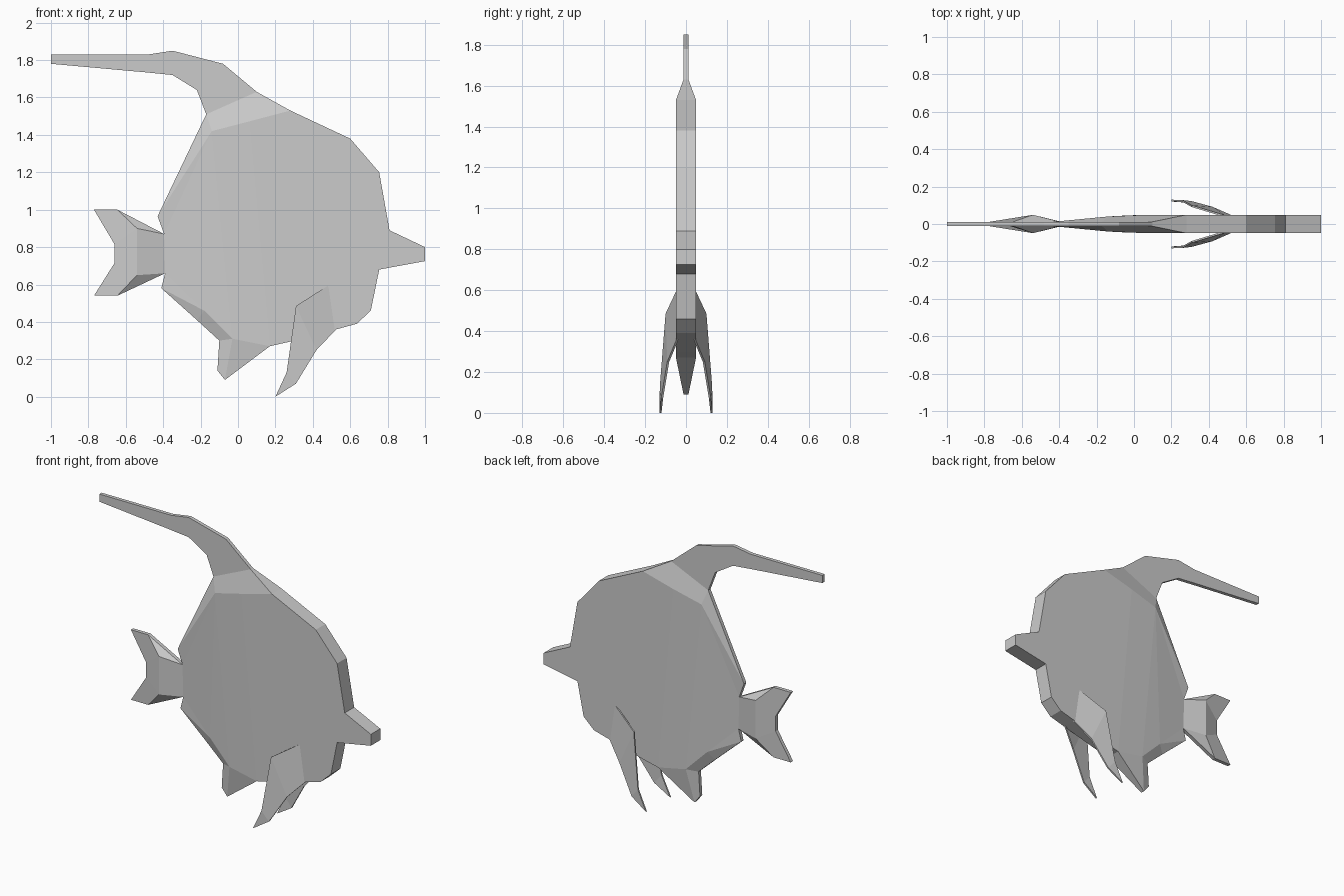
import bpy, bmesh

cube = bpy.data.objects.get("Cube")
if cube:
    bpy.data.objects.remove(cube, do_unlink=True)

grey = bpy.data.materials.new("pale grey")
grey.use_nodes = True
COLOUR = (0.6, 0.6, 0.6, 1.0)
grey.diffuse_color = COLOUR
grey.node_tree.nodes["Principled BSDF"].inputs["Base Color"].default_value = COLOUR

THIN, FULL = 0.012, 0.049   # half thickness of fin edges and of the body


def finish(name, bm):
    bmesh.ops.recalc_face_normals(bm, faces=bm.faces)
    mesh = bpy.data.meshes.new(name)
    bm.to_mesh(mesh)
    bm.free()
    mesh.materials.append(grey)
    obj = bpy.data.objects.new(name, mesh)
    bpy.context.collection.objects.link(obj)
    return obj


def slab(name, points, panels):
    """Two mirrored sides of panels, closed by a rim. Points are x, z, half thickness."""
    bm = bmesh.new()
    near = {k: bm.verts.new((x, -t, z)) for k, (x, z, t) in points.items()}
    far = {k: bm.verts.new((x, t, z)) for k, (x, z, t) in points.items()}
    for panel in panels:
        keys = panel.split()
        bm.faces.new([near[k] for k in keys])
        bm.faces.new([far[k] for k in reversed(keys)])
    twin = {near[k]: far[k] for k in points}
    rim = [e for e in bm.edges if e.is_boundary and e.verts[0] in twin]
    for e in rim:
        a, b = e.verts
        bm.faces.new((a, b, twin[b], twin[a]))
    return finish(name, bm)


# Body: flat front half, tapering to a thin rear edge
slab("body", {
    "crest": (0.28, 1.53, FULL), "brow": (0.60, 1.38, FULL),
    "head": (0.755, 1.20, FULL), "snout_top": (0.81, 0.89, FULL),
    "lip_top": (1.0, 0.80, FULL), "lip_low": (1.0, 0.725, FULL),
    "snout_low": (0.755, 0.68, FULL), "chin": (0.71, 0.46, FULL),
    "throat": (0.635, 0.39, FULL), "chest": (0.525, 0.36, FULL),
    "belly": (0.28, 0.295, FULL), "vent": (0.17, 0.27, FULL),
    "keel": (-0.03, 0.31, 0.046), "flank": (-0.18, 0.46, 0.036),
    "shoulder": (-0.14, 1.42, 0.04), "ridge": (0.06, 1.472, FULL),
    "fin_front": (0.10, 1.63, THIN), "fin_back": (-0.17, 1.51, THIN),
    "rear_top": (-0.43, 0.965, THIN), "stem_top": (-0.395, 0.87, THIN),
    "stem_low": (-0.39, 0.66, THIN), "rear_low": (-0.41, 0.58, THIN),
    "under": (-0.22, 0.41, THIN), "heel": (-0.10, 0.30, THIN),
}, [
    "ridge crest brow head snout_top lip_top lip_low snout_low chin throat chest belly vent",
    "shoulder ridge vent keel",
    "shoulder keel flank",
    "fin_back fin_front crest ridge shoulder",
    "fin_back shoulder rear_top",
    "rear_top shoulder stem_top",
    "stem_top shoulder flank stem_low",
    "stem_low flank rear_low",
    "rear_low flank under",
    "under flank keel heel",
])

# Long trailing fin on the back
slab("dorsal_fin", {
    "root_front": (0.10, 1.63, THIN), "a": (-0.08, 1.78, THIN),
    "b": (-0.35, 1.85, THIN), "c": (-0.48, 1.83, THIN),
    "tip_top": (-1.0, 1.83, THIN), "tip_low": (-1.0, 1.78, THIN),
    "d": (-0.50, 1.735, THIN), "e": (-0.35, 1.72, THIN),
    "f": (-0.22, 1.64, THIN), "root_back": (-0.17, 1.51, THIN),
}, [
    "root_front a f root_back", "a b e f", "b c d e", "c tip_top tip_low d",
])

# Short fin under the belly
slab("belly_fin", {
    "heel": (-0.10, 0.30, THIN), "keel": (-0.03, 0.31, 0.046),
    "vent": (0.17, 0.27, FULL), "tip": (-0.07, 0.09, THIN),
    "corner": (-0.11, 0.14, THIN),
}, ["heel keel tip corner", "keel vent tip"])

# Forked tail, thickest along its middle fold
slab("tail_fin", {
    "stem_top": (-0.395, 0.87, THIN), "stem_low": (-0.39, 0.66, THIN),
    "fold_top": (-0.54, 0.90, FULL), "fold_low": (-0.54, 0.65, FULL),
    "lobe_top": (-0.645, 1.0, THIN), "lobe_low": (-0.645, 0.54, THIN),
    "tip_top": (-0.77, 1.0, THIN), "tip_low": (-0.77, 0.54, THIN),
    "notch_top": (-0.66, 0.815, THIN), "notch_low": (-0.66, 0.715, THIN),
}, [
    "stem_top fold_top fold_low stem_low",
    "stem_top lobe_top fold_top",
    "stem_low fold_low lobe_low",
    "lobe_top tip_top notch_top fold_top",
    "fold_top notch_top notch_low fold_low",
    "fold_low notch_low tip_low lobe_low",
])

# Paired side fins, splayed outward and down
FIN = [(0.49, 0.60, 0.046), (0.31, 0.485, 0.10), (0.26, 0.13, 0.128),
       (0.20, 0.0, 0.13), (0.31, 0.07, 0.122), (0.42, 0.25, 0.092),
       (0.525, 0.36, 0.046)]
for name, side in (("right_side_fin", -1), ("left_side_fin", 1)):
    bm = bmesh.new()
    outer = [bm.verts.new((x, side * y, z)) for x, z, y in FIN]
    inner = [bm.verts.new((x, side * (y - 0.01), z)) for x, z, y in FIN]
    for ring in (outer, inner):
        for ids in ((0, 1, 5, 6), (1, 2, 4, 5), (2, 3, 4)):
            bm.faces.new([ring[i] for i in ids])
    for i in range(len(FIN)):
        j = (i + 1) % len(FIN)
        bm.faces.new((outer[i], outer[j], inner[j], inner[i]))
    finish(name, bm)
